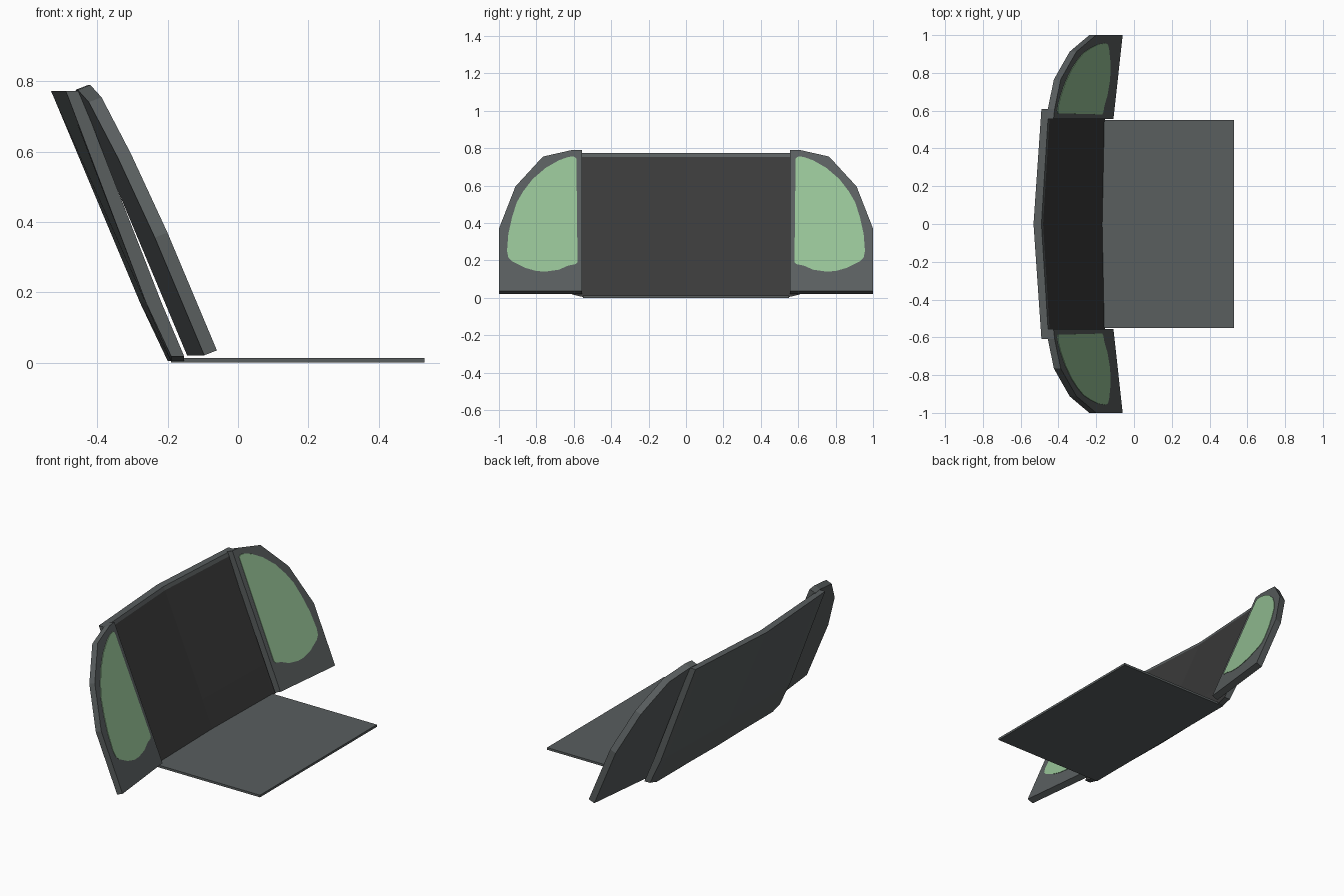
import bpy

if "Cube" in bpy.data.objects:
    bpy.data.objects.remove(bpy.data.objects["Cube"])


def material(name, rgb):
    m = bpy.data.materials.new(name)
    m.diffuse_color = (*rgb, 1)
    m.use_nodes = True
    m.node_tree.nodes["Principled BSDF"].inputs["Base Color"].default_value = m.diffuse_color
    return m


GREY = material("slate grey", (0.10, 0.112, 0.114))
BLACK = material("soft black", (0.042, 0.042, 0.042))
GREEN = material("pale green", (0.30, 0.53, 0.30))


def make(name, verts, faces, mats, idx=None):
    me = bpy.data.meshes.new(name)
    me.from_pydata(verts, [], faces)
    for m in mats:
        me.materials.append(m)
    for p in me.polygons:
        p.material_index = idx[p.index] if idx else 0
    ob = bpy.data.objects.new(name, me)
    bpy.context.collection.objects.link(ob)
    return ob


def prism(name, front, offset, mat):
    """Closed slab: a front outline swept by an offset."""
    n = len(front)
    back = [tuple(a + b for a, b in zip(v, offset)) for v in front]
    faces = [tuple(range(n)), tuple(reversed(range(n, 2 * n)))]
    faces += [(i, i + n, (i + 1) % n + n, (i + 1) % n) for i in range(n)]
    return make(name, front + back, faces, [mat])


# Flat base plate
prism("base_plate", [(-0.19, -0.55, 0.013), (0.53, -0.55, 0.013),
                     (0.53, 0.55, 0.013), (-0.19, 0.55, 0.013)],
      (0, 0, -0.013), GREY)

# Leaning back panel, folded down the middle, with a dark front face
cols = [-0.61, -0.555, 0, 0.555, 0.61]
rows = [0.005, 0.17, 0.752, 0.773]
verts = []
for side in (0, 1):
    for y in cols:
        u = abs(y) / 0.61
        for z in rows:
            t = (z - 0.005) / 0.768
            if side == 0:
                x = (1 - t) * (-0.165 + 0.012 * u) + t * (-0.49 + 0.038 * u)
            else:
                x = (1 - t) * (-0.20 + 0.010 * u) + t * (-0.532 + 0.042 * u)
                x -= 0.007 if z == 0.17 else 0
            zz = 0.018 if z == 0.005 and abs(y) > 0.6 else z
            verts.append((x, y, zz))
R, N = len(rows), len(cols) * len(rows)
faces, idx = [], []


def quad(f, m=0):
    faces.append(f)
    idx.append(m)


for c in range(len(cols) - 1):
    for r in range(R - 1):
        a, b = c * R + r, (c + 1) * R + r
        quad((a, b, b + 1, a + 1), 1 if r < R - 2 else 0)
        quad((a + N, a + 1 + N, b + 1 + N, b + N))
    a, b = c * R, (c + 1) * R
    quad((a, a + N, b + N, b))
    a, b = a + R - 1, b + R - 1
    quad((a, b, b + N, a + N))
for r in range(R - 1):
    quad((r, r + 1, r + 1 + N, r + N))
    e = (len(cols) - 1) * R + r
    quad((e, e + N, e + 1 + N, e + 1))
make("back_panel", verts, faces, [GREY, BLACK], idx)

# Side wings, angled forward, each with a green window plate
wing = [(0.555, 0.035), (1.0, 0.035), (1.0, 0.37), (0.912, 0.595),
        (0.765, 0.755), (0.61, 0.79), (0.555, 0.79)]
window = [(0.58, 0.19), (0.59, 0.18), (0.63, 0.172), (0.68, 0.15), (0.75, 0.14),
          (0.80, 0.143), (0.86, 0.16), (0.93, 0.195), (0.95, 0.215), (0.957, 0.25),
          (0.95, 0.34), (0.93, 0.43), (0.905, 0.51), (0.87, 0.57), (0.82, 0.635),
          (0.75, 0.695), (0.68, 0.735), (0.63, 0.753), (0.60, 0.756), (0.586, 0.745)]


def wing_x(y, z):
    return -0.06 - 0.42 * (z - 0.035) - 0.11 * (1 - y)


def on_wing(points, s, lift=0.0):
    pts = [(wing_x(y, z) + lift, s * y, z) for y, z in points]
    return pts if s > 0 else pts[::-1]


for s, tag in ((1, "left"), (-1, "right")):
    prism("wing_" + tag, on_wing(wing, s), (-0.036, 0, -0.014), GREY)
    prism("window_" + tag, on_wing(window, s, 0.003), (-0.005, 0, 0), GREEN)
